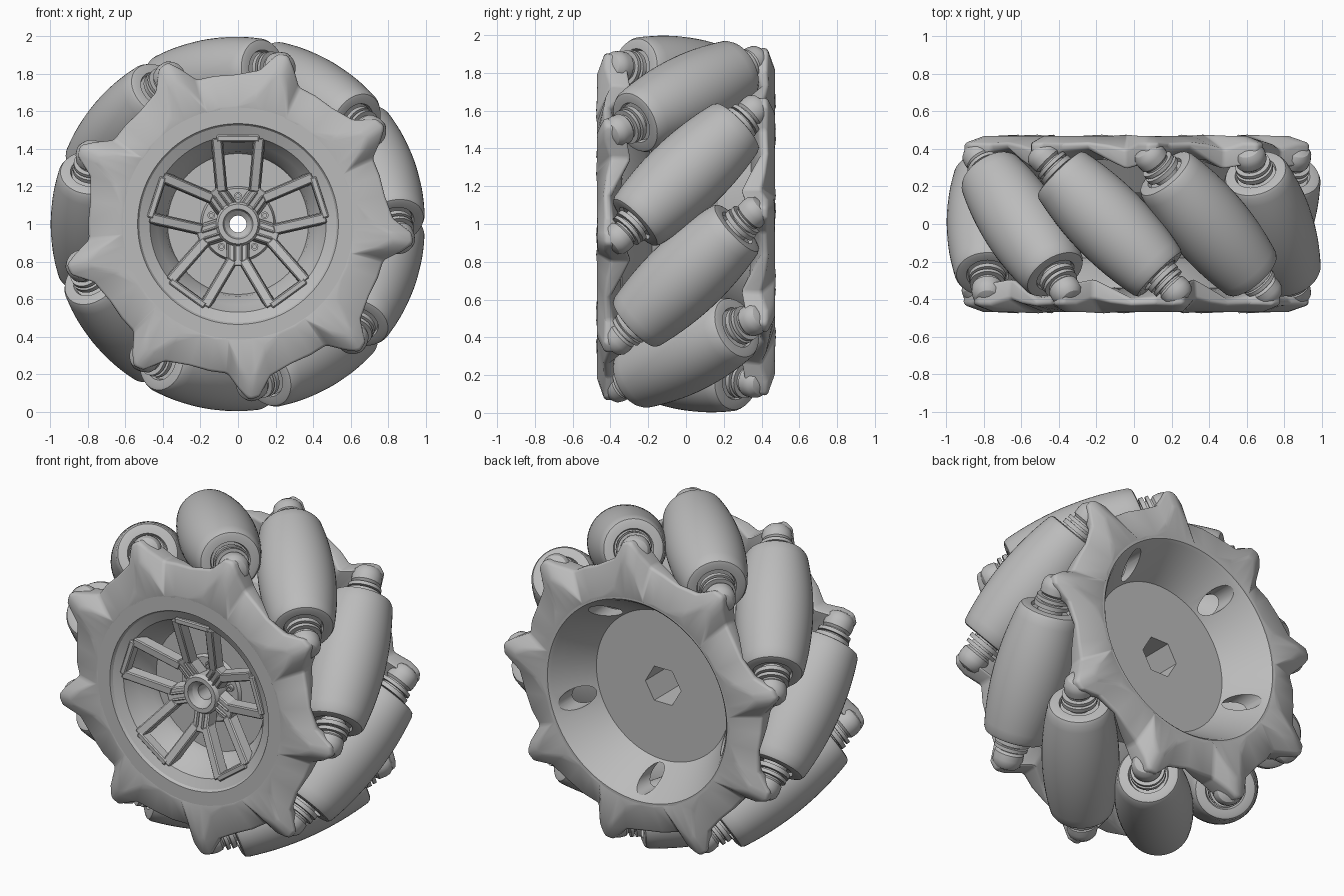
import bpy, bmesh, math
from mathutils import Matrix, Vector

old = bpy.data.objects.get("Cube")
if old:
    bpy.data.objects.remove(old)

grey = bpy.data.materials.new("plain_grey")
grey.use_nodes = True
grey.diffuse_color = (0.5, 0.5, 0.5, 1)
grey.node_tree.nodes["Principled BSDF"].inputs["Base Color"].default_value = (0.5, 0.5, 0.5, 1)

CENTRE = Matrix.Translation((0, 0, 1))
Y_AXIS = Vector((0, 1, 0))
COUNT, STEP = 9, math.tau / 9
FIRST = math.radians(99.5)     # direction of the first roller
DIST, HALF = 0.783, 0.385      # roller axis distance and half length
built = []


def radial(a):
    return Vector((math.cos(a), 0, math.sin(a)))


def basis(x, z, origin):
    """Placement with local x and z along the given directions."""
    y = z.cross(x)
    m = Matrix((x, y, z)).transposed().to_4x4()
    m.translation = origin
    return CENTRE @ m


WHEEL = basis(Vector((1, 0, 0)), Y_AXIS, Vector())


def add(name, mesh, matrix):
    ob = bpy.data.objects.new(name, mesh)
    bpy.context.collection.objects.link(ob)
    ob.matrix_world = matrix
    built.append(ob)
    return ob


def loft(name, sections, closed):
    """Mesh from a loop of equal cross-sections."""
    bm = bmesh.new()
    rows = [[bm.verts.new(p) for p in s] for s in sections]
    n = len(rows[0])
    for i, row in enumerate(rows):
        nxt = rows[(i + 1) % len(rows)]
        for j in range(n if closed else n - 1):
            k = (j + 1) % n
            bm.faces.new((row[j], row[k], nxt[k], nxt[j]))
    bmesh.ops.remove_doubles(bm, verts=bm.verts, dist=1e-5)
    bmesh.ops.recalc_face_normals(bm, faces=bm.faces)
    me = bpy.data.meshes.new(name)
    bm.to_mesh(me)
    bm.free()
    me.materials.append(grey)
    return me


def lathe(name, profile, sides=48, closed=False):
    """Spin (radius, height) points about local z."""
    turns = [math.tau * i / sides for i in range(sides)]
    return loft(name, [[(r * math.cos(a), r * math.sin(a), h) for r, h in profile]
                       for a in turns], closed)


def apply_all(ob):
    bpy.context.view_layer.objects.active = ob
    for m in list(ob.modifiers):
        bpy.ops.object.modifier_apply(modifier=m.name)


def bevel(ob, width, segments):
    m = ob.modifiers.new("bevel", "BEVEL")
    m.width, m.segments, m.limit_method = width, segments, "ANGLE"
    m.angle_limit = math.radians(28)
    apply_all(ob)


def cut(ob, name, radius, sides, low, high, centre):
    """Subtract a prism running along the wheel axis."""
    cutter = add(name, lathe(name, [(0, low), (radius, low), (radius, high), (0, high)], sides),
                 CENTRE @ Matrix.Translation(centre) @ CENTRE.inverted() @ WHEEL)
    built.remove(cutter)
    cutter.hide_render = True
    bpy.context.view_layer.update()
    m = ob.modifiers.new("cut", "BOOLEAN")
    m.object, m.operation, m.solver = cutter, "DIFFERENCE", "EXACT"
    apply_all(ob)
    bpy.data.objects.remove(cutter)


# Rollers: gently swollen barrels with rounded, recessed ends
barrel = [(0.15, -HALF), (0.165, -0.38)]
for i in range(-8, 9):
    barrel.append((0.215 - 0.039 * (i / 8) ** 2, 0.362 * i / 8))
barrel += [(0.165, 0.38), (0.15, HALF)]
end = [(0, 0.365), (0.105, 0.365), (0.112, HALF)]
roller_mesh = lathe("roller", [(r, -h) for r, h in end] + barrel + end[::-1])
axle_half = [(0, 0.5), (0.07, 0.5), (0.07, 0.452), (0.095, 0.452), (0.095, 0.432), (0.07, 0.432),
             (0.07, 0.42), (0.1, 0.42), (0.1, 0.395), (0.07, 0.395), (0.07, 0.35)]
axle_mesh = lathe("axle", axle_half + [(r, -h) for r, h in axle_half[::-1]], 32)
boss_mesh = lathe("boss", [(0, 0.462), (0.07, 0.462), (0.083, 0.475), (0.085, 0.51),
                           (0.08, 0.54), (0.062, 0.562), (0.03, 0.574), (0, 0.577)], 32)
for k in range(COUNT):
    a = FIRST + k * STEP
    out = radial(a)
    along = (-radial(a + math.pi / 2) - Y_AXIS).normalized()
    place = basis(out, along, out * DIST)
    add(f"roller_{k + 1}", roller_mesh, place)
    add(f"axle_{k + 1}", axle_mesh, place)
    add(f"front_boss_{k + 1}", boss_mesh, place)
    add(f"back_boss_{k + 1}", boss_mesh, basis(out, -along, out * DIST))

# Side plates: sawtooth rings with a lug per roller
# columns: degrees from lug, flat radius, outer radius, outer face y, outer back y
tooth = [(-9, 0.65, 0.80, -0.395, -0.29), (-4.5, 0.77, 0.885, -0.43, -0.31),
         (-1.5, 0.83, 0.94, -0.43, -0.33), (2, 0.81, 0.93, -0.43, -0.35),
         (7, 0.69, 0.83, -0.43, -0.385), (16, 0.63, 0.80, -0.435, -0.40),
         (24, 0.63, 0.80, -0.42, -0.34)]
sections = []
for k in range(COUNT):
    for off, flat, outer, face, back in tooth:
        d = radial(FIRST - math.radians(24.5 - off) + k * STEP)
        sections.append([d * r + Y_AXIS * y for r, y in (
            (0.6, -0.47), (flat, -0.47), (outer, face), (outer - 0.01, back), (0.6, -0.34))])
front_plate = add("front_plate", loft("front_plate", sections, True), CENTRE)
bevel(front_plate, 0.022, 3)
add("back_plate", front_plate.data, CENTRE @ Matrix.Rotation(math.pi, 4, radial(FIRST)))

# Wheel core: shallow front bowl, narrow waist, deep back dish
core = add("core", lathe("core", [
    (0.045, -0.27), (0.19, -0.27), (0.2, -0.25), (0.375, -0.25), (0.385, -0.3), (0.43, -0.36),
    (0.47, -0.43), (0.525, -0.455), (0.535, -0.47), (0.62, -0.47), (0.62, -0.34), (0.48, -0.22),
    (0.35, -0.18), (0.35, 0.12), (0.48, 0.17), (0.62, 0.36), (0.62, 0.47), (0.605, 0.47),
    (0.59, 0.455), (0.45, 0.22), (0.045, 0.22)], 96, True), WHEEL)
cut(core, "hex_cutter", 0.12, 6, -0.1, 0.4, (0, 0, 0))
stems = [math.radians(54 + 72 * k) for k in range(5)]
for a in stems:
    cut(core, "hole_cutter", 0.06, 32, 0.1, 0.6, radial(a) * 0.52)

# Front hub with a tapered bore
add("front_hub", lathe("front_hub", [
    (0.045, -0.24), (0.118, -0.24), (0.118, -0.35), (0.106, -0.37), (0.08, -0.37),
    (0.07, -0.34), (0.045, -0.32)], 48, True), WHEEL)


def bar(name, p, q, width, front_p, front_q, depth):
    """Bevelled straight bar between two points, each end at its own height."""
    side = (q - p).normalized().cross(Y_AXIS) * width / 2
    bm = bmesh.new()
    for centre, y in ((p, front_p), (q, front_q)):
        for s, drop, grow in ((-1, 0, 0.85), (1, 0, 0.85), (1, depth, 1.1), (-1, depth, 1.1)):
            bm.verts.new(centre + side * s * grow + Y_AXIS * (y + drop))
    bmesh.ops.convex_hull(bm, input=bm.verts[:])
    bmesh.ops.dissolve_limit(bm, angle_limit=0.02, verts=bm.verts[:], edges=bm.edges[:])
    bmesh.ops.recalc_face_normals(bm, faces=bm.faces)
    me = bpy.data.meshes.new(name)
    bm.to_mesh(me)
    bm.free()
    me.materials.append(grey)
    bevel(add(name, me, CENTRE), 0.006, 1)


# Spokes: five stems that fork and rise to the rim, joined there in pairs
bolt_mesh = lathe("bolt", [(0, -0.275), (0.01, -0.275), (0.01, -0.29), (0.02, -0.29), (0.02, -0.26)], 16)
spread = math.radians(22)
for k, a in enumerate(stems):
    bar(f"stem_{k + 1}", radial(a) * 0.09, radial(a) * 0.225, 0.115, -0.345, -0.375, 0.07)
    across = radial(a + math.pi / 2)
    for s in (-1, 1):
        tip = radial(a + s * spread) * 0.47
        bar(f"arm_{k + 1}", radial(a) * 0.19 + across * 0.03 * s, tip, 0.06, -0.37, -0.45, 0.07)
        bar(f"stem_rib_{k + 1}", radial(a) * 0.1 + across * 0.018 * s,
            radial(a) * 0.2 + across * 0.018 * s, 0.014, -0.36, -0.38, 0.03)
    middle = a + math.radians(36)
    half = math.radians(36) - spread
    bar(f"rim_bar_{k + 1}", radial(middle - half) * 0.47, radial(middle + half) * 0.47,
        0.04, -0.45, -0.45, 0.06)
    add(f"bolt_{k + 1}", bolt_mesh, CENTRE @ Matrix.Translation(radial(middle) * 0.15)
        @ CENTRE.inverted() @ WHEEL)

# Smooth shading with sharp edges kept
bpy.ops.object.select_all(action="DESELECT")
for ob in built:
    ob.select_set(True)
bpy.context.view_layer.objects.active = built[0]
bpy.ops.object.shade_smooth_by_angle(angle=math.radians(30))
